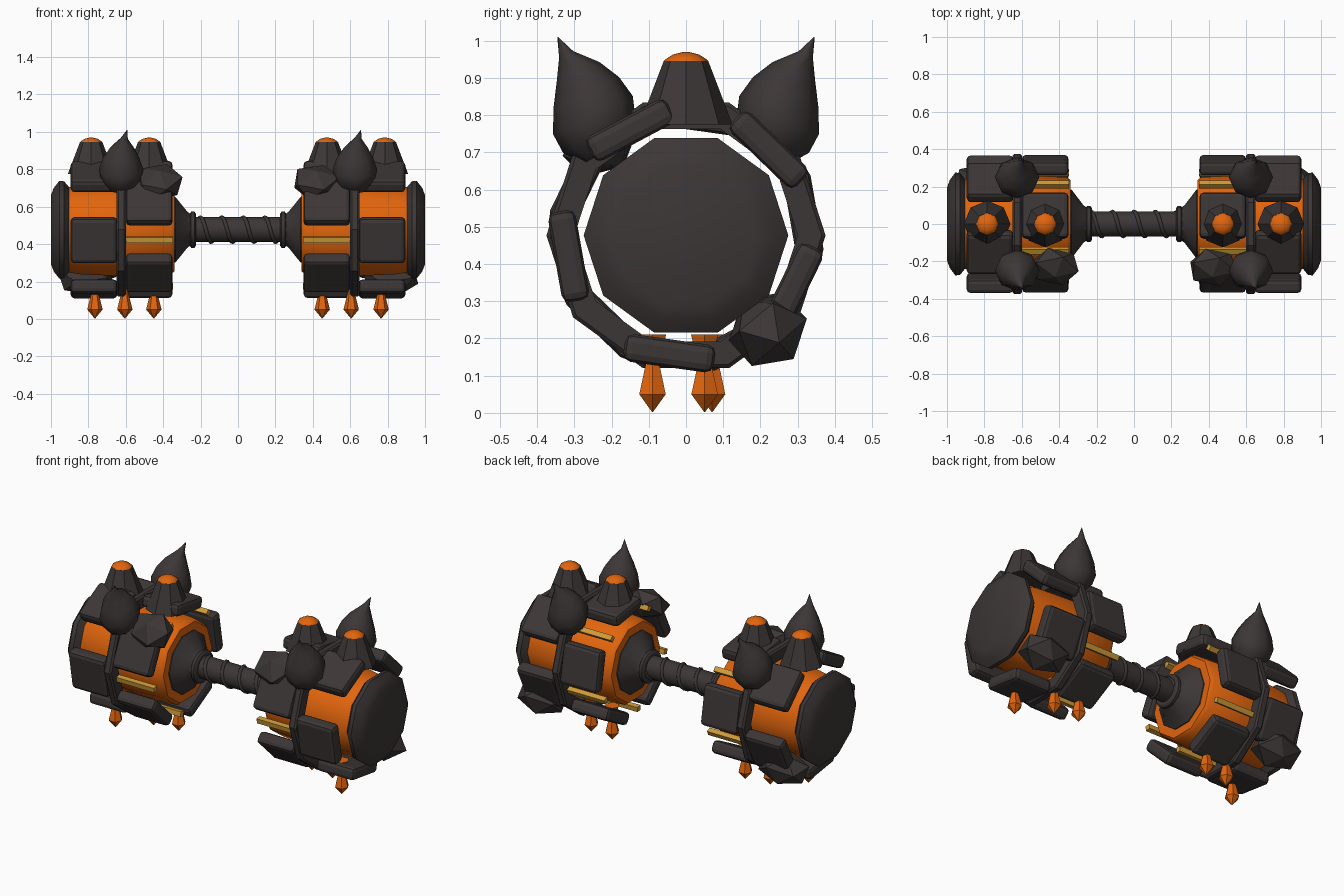
import bpy, bmesh, math, random
from mathutils import Vector, Matrix

if "Cube" in bpy.data.objects:
    bpy.data.objects.remove(bpy.data.objects["Cube"], do_unlink=True)
random.seed(4)
AXIS = 0.477
X, Y, Z = Vector((1, 0, 0)), Vector((0, 1, 0)), Vector((0, 0, 1))


def material(name, color):
    m = bpy.data.materials.new(name)
    m.use_nodes = True
    m.diffuse_color = (*color, 1)
    bsdf = m.node_tree.nodes["Principled BSDF"]
    bsdf.inputs["Base Color"].default_value = (*color, 1)
    bsdf.inputs["Roughness"].default_value = 0.7
    return m


STONE = material("dark_stone", (0.046, 0.037, 0.037))
ORANGE = material("molten_orange", (0.76, 0.13, 0.004))
GOLD = material("gold", (0.62, 0.33, 0.04))


def finish(name, bm, mat, smooth=0, bevel=0):
    bmesh.ops.recalc_face_normals(bm, faces=bm.faces[:])
    me = bpy.data.meshes.new(name)
    bm.to_mesh(me)
    bm.free()
    me.materials.append(mat)
    ob = bpy.data.objects.new(name, me)
    bpy.context.collection.objects.link(ob)
    if bevel:
        mod = ob.modifiers.new("soft_edges", 'BEVEL')
        mod.width, mod.segments = bevel, 2
    if smooth:
        bpy.ops.object.select_all(action='DESELECT')
        ob.select_set(True)
        bpy.context.view_layer.objects.active = ob
        bpy.ops.object.shade_smooth_by_angle(angle=math.radians(smooth))
    return ob


def loft(name, stations, axes, n, mat, closed=False, **kw):
    """Skin n-sided rings; stations are (centre, radius), closed joins the ends."""
    u, v = axes
    bm = bmesh.new()
    rings = []
    for c, r in stations:
        angles = [math.tau * i / n for i in range(n)]
        rings.append([bm.verts.new(c + r * (u * math.cos(a) + v * math.sin(a)))
                      for a in angles])
    pairs = list(zip(rings, rings[1:]))
    if closed:
        pairs.append((rings[-1], rings[0]))
    else:
        bm.faces.new(rings[0])
        bm.faces.new(rings[-1])
    for a, b in pairs:
        for i in range(n):
            j = (i + 1) % n
            bm.faces.new((a[i], a[j], b[j], b[i]))
    return finish(name, bm, mat, **kw)


def lathe_x(name, side, profile, n, mat, **kw):
    pts = [(Vector((side * x, 0, AXIS)), r) for x, r in profile]
    return loft(name, pts, (Y, Z), n, mat, **kw)


def lathe_z(name, x, y, profile, n, mat, **kw):
    pts = [(Vector((x, y, z)), r) for z, r in profile]
    return loft(name, pts, (X, Y), n, mat, **kw)


def around(x, degrees, radius):
    """Frame on the drum: local x along the axis, z outwards."""
    return (Matrix.Translation((x, 0, AXIS))
            @ Matrix.Rotation(math.radians(degrees - 90), 4, 'X')
            @ Matrix.Translation((0, 0, radius)))


def block(name, frame, size, mat, **kw):
    bm = bmesh.new()
    bmesh.ops.create_cube(bm, size=1)
    bm.transform(frame @ Matrix.Diagonal((*size, 1)))
    return finish(name, bm, mat, **kw)


def boulder(name, frame, size):
    bm = bmesh.new()
    bmesh.ops.create_icosphere(bm, subdivisions=1, radius=1)
    for v in bm.verts:
        v.co *= random.uniform(0.97, 1.07)
    bm.transform(frame @ Matrix.Diagonal((*size, 1)))
    return finish(name, bm, STONE)


# Handle with its spiral ridge
lathe_x("handle", 1, [(-0.27, 0.067), (0.27, 0.067)], 16, STONE, smooth=40)
curve = bpy.data.curves.new("handle_spiral", 'CURVE')
curve.dimensions = '3D'
curve.bevel_depth, curve.bevel_resolution = 0.011, 1
curve.use_fill_caps = True
curve.materials.append(STONE)
spline = curve.splines.new('POLY')
TURNS, STEPS = 4, 80
spline.points.add(STEPS)
for i, p in enumerate(spline.points):
    t = i / STEPS
    a = math.tau * TURNS * t
    p.co = (-0.23 + 0.46 * t, 0.066 * math.cos(a), AXIS + 0.066 * math.sin(a), 1)
bpy.context.collection.objects.link(bpy.data.objects.new("handle_spiral", curve))

for side, tag in ((1, "left"), (-1, "right")):
    # Hub, collar, glowing core, end cap and middle band
    lathe_x(f"{tag}_collar", side, [(0.225, 0.085), (0.233, 0.097), (0.25, 0.097),
            (0.258, 0.085)], 16, STONE, smooth=30)
    lathe_x(f"{tag}_hub", side, [(0.255, 0.09), (0.27, 0.1), (0.335, 0.185),
            (0.36, 0.19)], 10, STONE, smooth=25)
    lathe_x(f"{tag}_core", side, [(0.34, 0.19), (0.34, 0.235), (0.36, 0.25),
            (0.6, 0.262), (0.85, 0.25), (0.93, 0.235)], 10, ORANGE, smooth=40)
    lathe_x(f"{tag}_end_cap", side, [(0.9, 0.235), (0.93, 0.272), (0.955, 0.275),
            (0.985, 0.235), (1.0, 0.195)], 10, STONE, smooth=40)
    lathe_x(f"{tag}_band", side, [(0.6, 0.3), (0.6, 0.365), (0.61, 0.375),
            (0.64, 0.375), (0.65, 0.365), (0.65, 0.3)], 10, STONE, closed=True)

    # Two staggered rings of armour plates, gold bars in the inner gaps
    for k in range(5):
        outer = 46 + 72 * k
        for ring, x, deg in (("outer", 0.77, outer), ("inner", 0.475, outer + 36)):
            block(f"{tag}_{ring}_plate_{k}", around(side * x, deg, 0.32),
                  (0.25, 0.245, 0.075), STONE, bevel=0.022)
        block(f"{tag}_gold_bar_{k}", around(side * 0.475, outer, 0.305),
              (0.255, 0.03, 0.03), GOLD)

    # Boulders
    boulder(f"{tag}_upper_boulder", around(side * 0.42, 132, 0.34),
            (0.135, 0.115, 0.085))
    boulder(f"{tag}_lower_boulder", around(side * 0.815, 311, 0.335),
            (0.16, 0.11, 0.1))

    # Vents on top with glowing tips
    for k, x in enumerate((0.475, 0.785)):
        lathe_z(f"{tag}_vent_{k}", side * x, 0, [(0.775, 0.125), (0.945, 0.06)],
                8, STONE)
        lathe_z(f"{tag}_vent_tip_{k}", side * x, 0, [(0.94, 0.061), (0.948, 0.058),
                (0.963, 0.035), (0.969, 0.01)], 8, ORANGE, smooth=50)

    # Curved flame horns, front and back
    for face, where in ((-1, "front"), (1, "back")):
        path = [(0, 0.215, 0.7, 0.07), (0, 0.233, 0.745, 0.108),
                (0, 0.25, 0.8, 0.119), (0, 0.268, 0.86, 0.098),
                (0.005, 0.29, 0.915, 0.064), (0.015, 0.322, 0.963, 0.021),
                (0.032, 0.345, 1.01, 0.001)]
        pts = [(Vector((side * 0.625 + x, face * y, z)), r) for x, y, z, r in path]
        tilt = Vector((0, face * 0.9, -0.43))
        loft(f"{tag}_{where}_horn", pts, (X, tilt), 8, STONE, smooth=50)

    # Hanging crystals
    for k, (x, y) in enumerate(((0.45, 0.07), (0.605, 0.05), (0.765, -0.09))):
        lathe_z(f"{tag}_crystal_{k}", side * x, y, [(0.21, 0.042), (0.135, 0.02),
                (0.05, 0.041), (0.003, 0.002)], 6, ORANGE)
